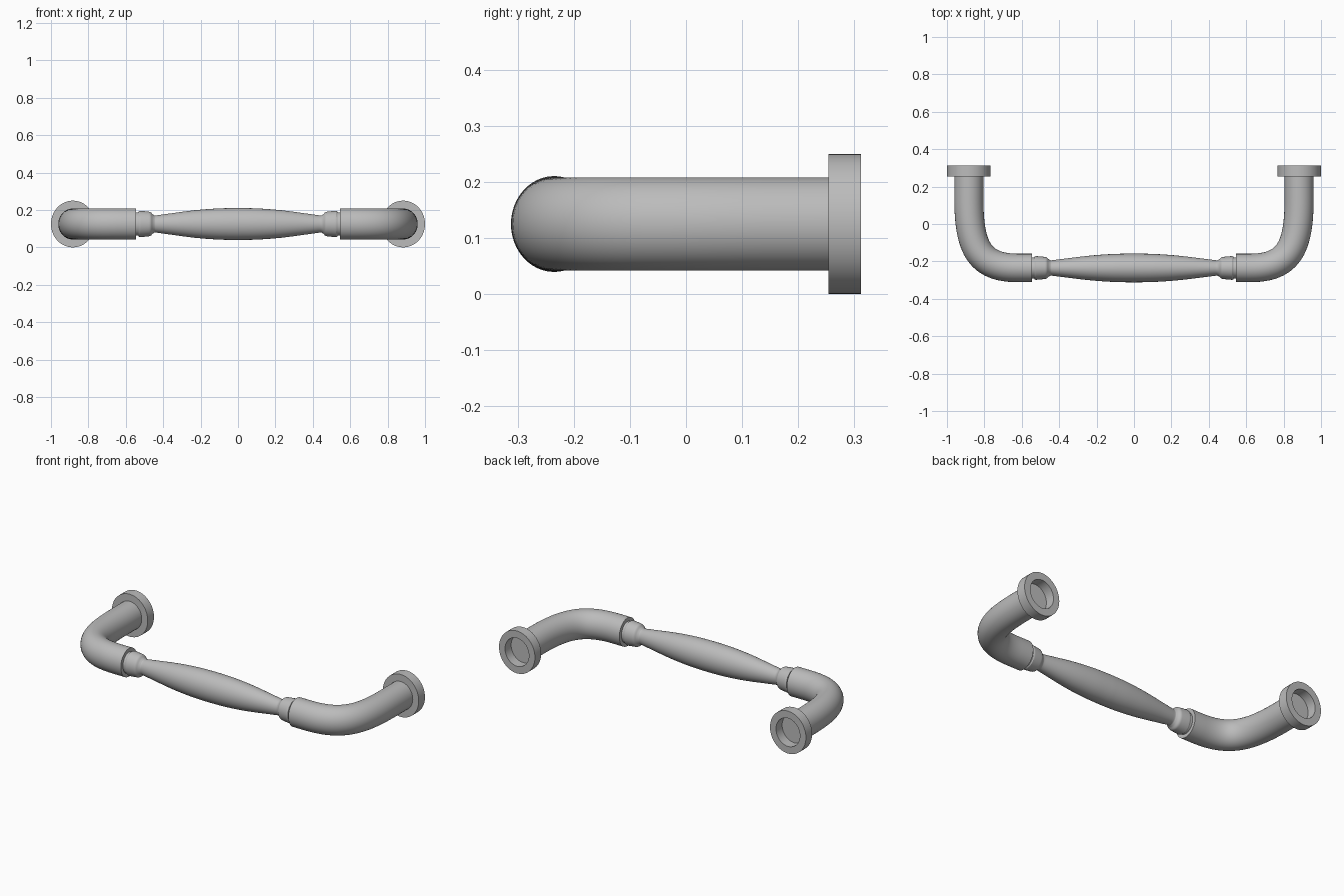
import bpy, bmesh, math
from mathutils import Vector

if "Cube" in bpy.data.objects:
    bpy.data.objects.remove(bpy.data.objects["Cube"])

SEG = 48
ZC = 0.125          # height of the handle axis
BAR_Y = -0.235      # depth of the grip axis
LEG_X = 0.883       # sideways position of the legs

metal = bpy.data.materials.new("satin grey metal")
metal.diffuse_color = (0.5, 0.5, 0.5, 1)
metal.use_nodes = True
metal.node_tree.nodes["Principled BSDF"].inputs["Base Color"].default_value = metal.diffuse_color


def sweep(name, rings, cap_start=True, cap_end=True):
    """Skin elliptical rings: (x, y, tangent angle, in-plane radius, vertical radius)."""
    bm = bmesh.new()
    loops = []
    for x, y, ang, a, b in rings:
        side = Vector((-math.sin(ang), math.cos(ang), 0))
        loops.append([bm.verts.new(Vector((x, y, ZC))
                      + side * a * math.cos(t) + Vector((0, 0, b * math.sin(t))))
                      for t in (2 * math.pi * i / SEG for i in range(SEG))])
    for p, q in zip(loops, loops[1:]):
        for i in range(SEG):
            j = (i + 1) % SEG
            bm.faces.new((p[i], p[j], q[j], q[i]))
    if cap_start:
        bm.faces.new(loops[0][::-1])
    if cap_end:
        bm.faces.new(loops[-1])
    bmesh.ops.recalc_face_normals(bm, faces=bm.faces)
    me = bpy.data.meshes.new(name)
    bm.to_mesh(me)
    bm.free()
    me.materials.append(metal)
    ob = bpy.data.objects.new(name, me)
    bpy.context.collection.objects.link(ob)
    bpy.ops.object.select_all(action='DESELECT')
    bpy.context.view_layer.objects.active = ob
    ob.select_set(True)
    bpy.ops.object.shade_smooth_by_angle(angle=math.radians(32))
    return ob


def smooth_profile(pts, n=5):
    """Catmull-Rom interpolation of (position, radius) points."""
    out = []
    for i in range(len(pts) - 1):
        p = [Vector(pts[max(0, min(len(pts) - 1, i + k))]) for k in (-1, 0, 1, 2)]
        for s in range(n):
            t = s / n
            out.append(0.5 * (2 * p[1] + (p[2] - p[0]) * t
                       + (2 * p[0] - 5 * p[1] + 4 * p[2] - p[3]) * t * t
                       + (3 * p[1] - p[0] - 3 * p[2] + p[3]) * t ** 3))
    return out + [Vector(pts[-1])]


# Central turned grip with its slim necks and collars
half = [(0.0, 0.077), (0.1, 0.0752), (0.2, 0.069), (0.28, 0.061),
        (0.36, 0.051), (0.44, 0.041)]
half = smooth_profile(half)
half += smooth_profile([(0.446, 0.041), (0.456, 0.047), (0.468, 0.057),
                        (0.485, 0.060), (0.525, 0.0635)])
half += [Vector(p) for p in ((0.532, 0.060), (0.533, 0.056), (0.552, 0.056))]
profile = [Vector((-p.x, p.y)) for p in reversed(half[1:])] + half
sweep("turned_grip", [(p.x, BAR_Y, 0, p.y, p.y * 1.11) for p in profile])

for s, tag in ((-1, "left"), (1, "right")):
    # Bent leg: straight post, swept elbow, short straight run to the grip
    ctrl = [Vector(c) for c in ((LEG_X, 0.14), (LEG_X, -0.125),
                                (0.83, BAR_Y), (0.62, BAR_Y))]
    path = [(Vector((LEG_X, 0.255)), Vector((0, -1)))]
    for i in range(25):
        t = i / 24
        u = 1 - t
        pos = (ctrl[0] * u ** 3 + ctrl[1] * 3 * u * u * t
               + ctrl[2] * 3 * u * t * t + ctrl[3] * t ** 3)
        tan = ((ctrl[1] - ctrl[0]) * u * u + (ctrl[2] - ctrl[1]) * 2 * u * t
               + (ctrl[3] - ctrl[2]) * t * t)
        path.append((pos, tan))
    path.append((Vector((0.546, BAR_Y)), Vector((-1, 0))))
    rings = []
    for k, (pos, tan) in enumerate(path):
        f = k / (len(path) - 1)
        rings.append((s * pos.x, pos.y, math.atan2(tan.y, s * tan.x),
                      0.078 - 0.002 * f, 0.083))
    sweep("bent_leg_" + tag, rings)

    # Mounting flange with an open socket at the back
    q = -math.pi / 2
    x = s * LEG_X
    sweep("mounting_flange_" + tag,
          [(x, 0.254, q, 0.076, 0.081), (x, 0.254, q, 0.117, 0.125),
           (x, 0.312, q, 0.117, 0.125), (x, 0.312, q, 0.078, 0.083),
           (x, 0.255, q, 0.078, 0.083)], False, False)
